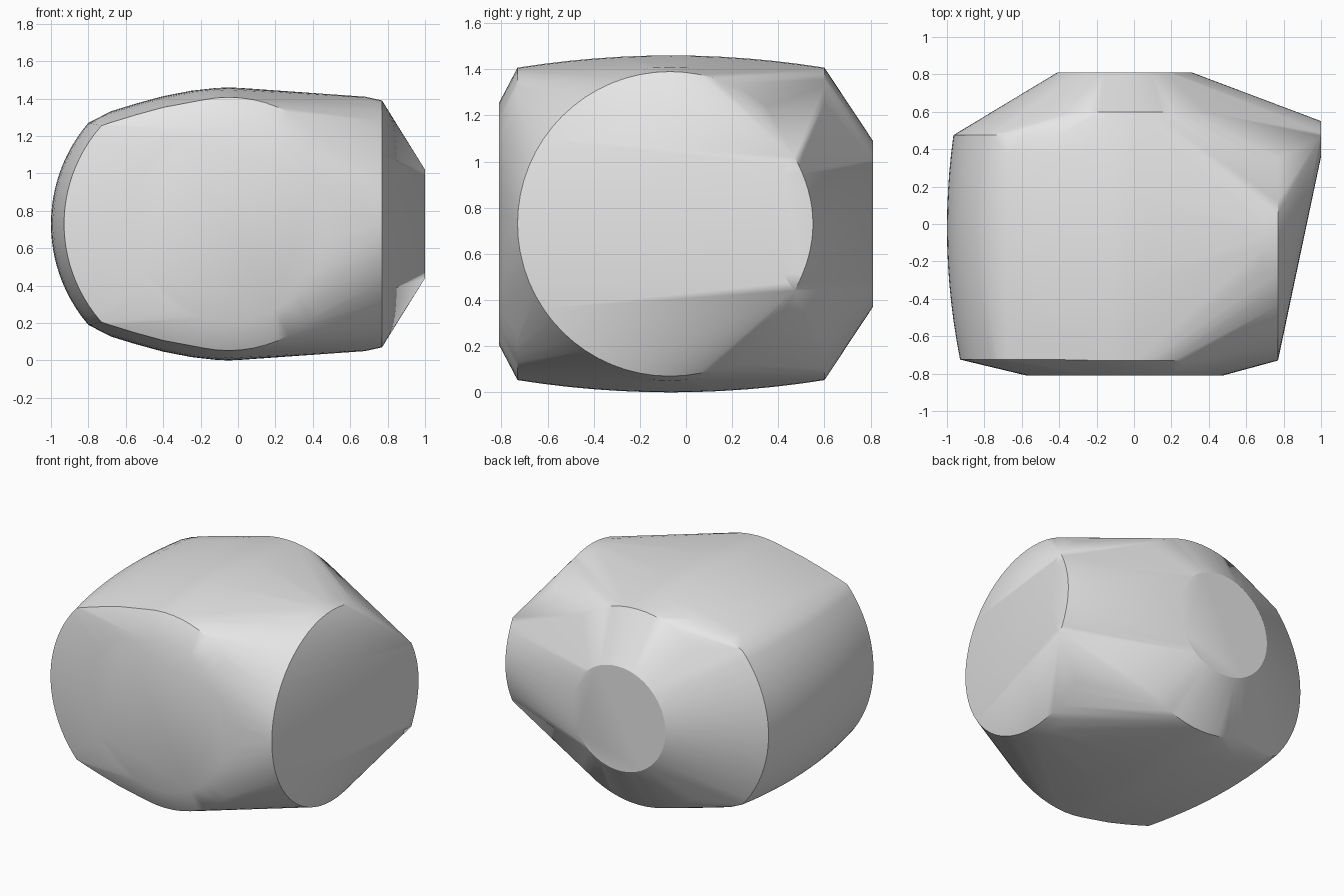
import bpy, bmesh, math
from mathutils import Vector

cube = bpy.data.objects.get("Cube")
if cube:
    bpy.data.objects.remove(cube, do_unlink=True)

MID = 0.73          # height of the symmetry plane
CX, CY = -0.05, -0.07
points = []


def add(x, y, h):
    """Add a point at height h above the middle, and its mirror below."""
    points.append(Vector((x, y, MID + h)))
    if abs(h) > 1e-5:
        points.append(Vector((x, y, MID - h)))


def disc(axis, pos, r, n=64):
    """Ring of points facing along the x or y axis."""
    for i in range(n // 2 + 1):
        a = math.pi * i / (n // 2)
        c, s = r * math.cos(a), r * math.sin(a)
        if axis == 'y':
            add(CX + c, pos, s)
        else:
            add(pos, CY + c, s)


# Front and back round faces
disc('y', -0.81, 0.525)
disc('y', 0.81, 0.36)

# Barrel between front and back, slightly bulged
for i in range(13):
    y = -0.73 + 1.33 * i / 12
    t = (y + 0.065) / 0.665
    disc('y', y, 0.73 - 0.053 * t * t)

# Bevelled round face on the +x end
disc('x', 0.68, 0.68)
disc('x', 0.77, 0.66)

# Lens-shaped rim at the outermost +x edge
for i in range(9):
    t = i / 8
    add(1.0, 0.55 - 0.08 * t * t, 0.29 * t)
    add(1.0, 0.36 + 0.11 * t * t, 0.29 * t)

# Rounded -x end, an upright arc swept along a bulged path
R = 0.83
for i in range(13):
    y = -0.725 + 1.2 * i / 12
    t = (y + 0.02) / 0.705
    shift = 0.07 * t * t
    for k in range(13):
        h = 0.54 * k / 12
        drop = 0.015 * t * t * k / 12
        add(-1.0 + shift + R - math.sqrt(R * R - h * h), y, h - drop)
    # Shoulder from the rounded end up to the crown
    for x, h in ((-0.68, 0.602), (-0.55, 0.642), (-0.4, 0.683), (-0.25, 0.712)):
        add(x, y, h - 0.06 * t * t)

# Wrap everything in one convex skin
bm = bmesh.new()
for p in points:
    bm.verts.new(p)
bmesh.ops.remove_doubles(bm, verts=bm.verts, dist=0.0005)
bmesh.ops.convex_hull(bm, input=bm.verts)
loose = [v for v in bm.verts if not v.link_faces]
bmesh.ops.delete(bm, geom=loose, context='VERTS')
bmesh.ops.dissolve_limit(bm, angle_limit=math.radians(0.3),
                         verts=bm.verts, edges=bm.edges)
bmesh.ops.recalc_face_normals(bm, faces=bm.faces)

mesh = bpy.data.meshes.new("rounded_body")
bm.to_mesh(mesh)
bm.free()
body = bpy.data.objects.new("rounded_body", mesh)
bpy.context.collection.objects.link(body)

# Plain grey material
mat = bpy.data.materials.new("light_grey")
mat.use_nodes = True
grey = (0.8, 0.8, 0.8, 1.0)
mat.diffuse_color = grey
mat.node_tree.nodes["Principled BSDF"].inputs["Base Color"].default_value = grey
mesh.materials.append(mat)

bpy.ops.object.select_all(action='DESELECT')
body.select_set(True)
bpy.context.view_layer.objects.active = body
bpy.ops.object.shade_smooth_by_angle(angle=math.radians(30))
